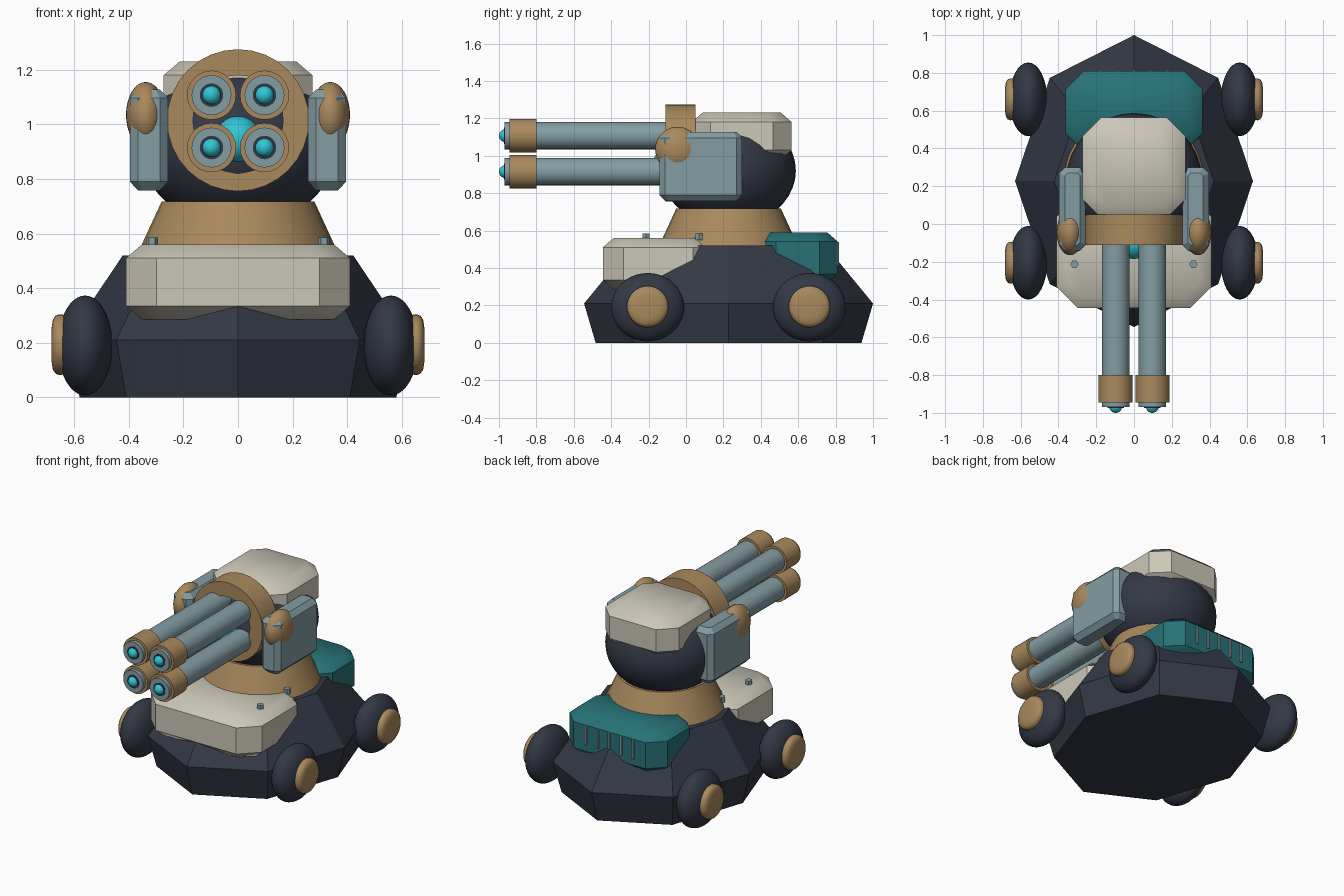
import bpy
import bmesh
from math import radians, cos, sin, pi
from mathutils import Matrix, Vector

cube = bpy.data.objects.get("Cube")
if cube:
    bpy.data.objects.remove(cube)


def material(name, rgb):
    mat = bpy.data.materials.new(name)
    mat.use_nodes = True
    mat.diffuse_color = (*rgb, 1)
    mat.node_tree.nodes["Principled BSDF"].inputs["Base Color"].default_value = (*rgb, 1)
    return mat


NAVY = material("dark navy", (0.033, 0.040, 0.060))
CREAM = material("warm cream", (0.60, 0.57, 0.48))
BRONZE = material("bronze", (0.40, 0.25, 0.11))
STEEL = material("blue grey steel", (0.23, 0.34, 0.37))
TEAL = material("deep teal", (0.02, 0.17, 0.185))
CYAN = material("bright cyan", (0.03, 0.56, 0.66))

TO_Y = Matrix.Rotation(radians(90), 4, "X")    # local z points to the front
TO_X = Matrix.Rotation(radians(90), 4, "Y")    # local z points to the left


def finish(name, bm, mat, angle):
    bmesh.ops.recalc_face_normals(bm, faces=bm.faces)
    mesh = bpy.data.meshes.new(name)
    bm.to_mesh(mesh)
    bm.free()
    mesh.materials.append(mat)
    obj = bpy.data.objects.new(name, mesh)
    bpy.context.collection.objects.link(obj)
    bpy.ops.object.select_all(action="DESELECT")
    obj.select_set(True)
    bpy.context.view_layer.objects.active = obj
    if angle:
        bpy.ops.object.shade_smooth_by_angle(angle=radians(angle))
    return obj


def loft(name, rings, mat, angle=0, place=Matrix(), closed=False):
    """Skin a stack of equal-length point rings; cap the ends unless closed."""
    bm = bmesh.new()
    loops = [[bm.verts.new(place @ Vector(p)) for p in ring] for ring in rings]
    n = len(loops[0])
    pairs = list(zip(loops, loops[1:]))
    if closed:
        pairs.append((loops[-1], loops[0]))
    else:
        bm.faces.new(loops[0])
        bm.faces.new(loops[-1])
    for a, b in pairs:
        for i in range(n):
            j = (i + 1) % n
            bm.faces.new((a[i], a[j], b[j], b[i]))
    return finish(name, bm, mat, angle)


def ring(rx, ry, z, sides):
    return [(rx * cos(2 * pi * i / sides), ry * sin(2 * pi * i / sides), z)
            for i in range(sides)]


def lathe(name, profile, mat, loc, turn=Matrix(), sides=32, closed=False, angle=35):
    rings = [ring(r, r, z, sides) for r, z in profile]
    return loft(name, rings, mat, angle, Matrix.Translation(loc) @ turn, closed)


def ellipsoid(name, loc, radii, mat):
    bm = bmesh.new()
    place = Matrix.Translation(loc) @ Matrix.Diagonal((*radii, 1))
    bmesh.ops.create_uvsphere(bm, u_segments=32, v_segments=20, radius=1, matrix=place)
    return finish(name, bm, mat, 60)


def armour(name, lo, hi, corner, edge, drop, mat, angle=42):
    """Block with cut vertical corners and chamfered top and bottom rims."""
    cx, cy = (lo[0] + hi[0]) / 2, (lo[1] + hi[1]) / 2
    hx, hy = (hi[0] - lo[0]) / 2, (hi[1] - lo[1]) / 2

    def outline(inset, z):
        x, y = hx - inset, hy - inset
        c = corner - inset * 0.5
        pts = [(x, y - c), (x - c, y), (c - x, y), (-x, y - c),
               (-x, c - y), (c - x, -y), (x - c, -y), (x, c - y)]
        return [(cx + a, cy + b, z) for a, b in pts]

    rings = [outline(edge, lo[2]), outline(0, lo[2] + drop),
             outline(0, hi[2] - drop), outline(edge, hi[2])]
    return loft(name, rings, mat, angle)


# Faceted hull
HULL_Y = 0.2275
loft("hull", [ring(0.63 * s, 0.7725 * s, z, 8)
              for s, z in ((0.92, 0), (1, 0.21), (0.67, 0.52))],
     NAVY, 0, Matrix.Translation((0, HULL_Y, 0)))

# Hull armour
armour("front_armour", (-0.41, -0.445, 0.285), (0.41, 0.15, 0.56), 0.112, 0.058, 0.05, CREAM)
armour("rear_engine_cover", (-0.362, 0.385, 0.32), (0.362, 0.81, 0.59), 0.095, 0.055, 0.048, TEAL)

# Vent bars on the engine cover
for i in range(5):
    x = (i - 2) * 0.0875
    armour(f"vent_bar_{i + 1}", (x - 0.009, 0.79, 0.41), (x + 0.009, 0.818, 0.54),
           0.003, 0.002, 0.002, STEEL)

# Wheels, hubs, armour bolts and side pods
for side, s in (("left", 1), ("right", -1)):
    for end, y in (("front", -0.205), ("rear", 0.66)):
        ellipsoid(f"{end}_{side}_wheel", (s * 0.56, y, 0.19), (0.1, 0.195, 0.183), NAVY)
        lathe(f"{end}_{side}_hub",
              [(0.106, 0), (0.111, 0.055), (0.106, 0.068), (0.092, 0.078), (0.06, 0.083)],
              BRONZE, (s * 0.6, y, 0.193), TO_X if s > 0 else TO_X.inverted())
    for end, y in (("front", -0.213), ("rear", 0.07)):
        lathe(f"{end}_{side}_bolt", [(0.022, 0), (0.022, 0.035)], STEEL,
              (s * 0.315, y, 0.55), sides=6)
    x = s * 0.326
    armour(f"{side}_side_pod", (x - 0.07, -0.142, 0.758), (x + 0.07, 0.3, 1.128),
           0.03, 0.03, 0.032, STEEL, angle=20)
    ellipsoid(f"{side}_pod_joint", (s * 0.338, -0.045, 1.035), (0.072, 0.12, 0.12), BRONZE)

# Turret neck, head and roof
lathe("turret_neck", [(0.38, 0.5), (0.28, 0.717)], BRONZE, (0, HULL_Y, 0))
ellipsoid("turret_head", (0, HULL_Y, 0.92), (0.36, 0.36, 0.3), NAVY)
armour("turret_roof", (-0.272, 0.03, 0.98), (0.272, 0.565, 1.23), 0.1, 0.058, 0.05, CREAM)

# Gun mount ring and centre lens
lathe("gun_mount_ring", [(0.26, -0.05), (0.26, 0.11), (0.165, 0.11), (0.165, -0.05)],
      BRONZE, (0, 0, 1.015), TO_Y, closed=True)
ellipsoid("centre_lens", (0, -0.1, 0.945), (0.085, 0.085, 0.085), CYAN)

# Four barrels, profiled from breech to muzzle
for level, z in (("upper", 1.107), ("lower", 0.915)):
    for side, x in (("left", 0.097), ("right", -0.097)):
        name = f"{level}_{side}"
        lathe(f"{name}_barrel", [(0.073, -0.03), (0.073, 0.97)], STEEL,
              (x, 0, z), TO_Y, sides=24)
        lathe(f"{name}_muzzle", [(0.09, 0.8), (0.09, 0.945)], BRONZE,
              (x, 0, z), TO_Y, sides=24)
        lathe(f"{name}_bore", [(0.043, 0.96), (0.043, 0.973)], NAVY,
              (x, 0, z), TO_Y, sides=24)
        ellipsoid(f"{name}_emitter", (x, -0.966, z), (0.034, 0.034, 0.034), CYAN)
